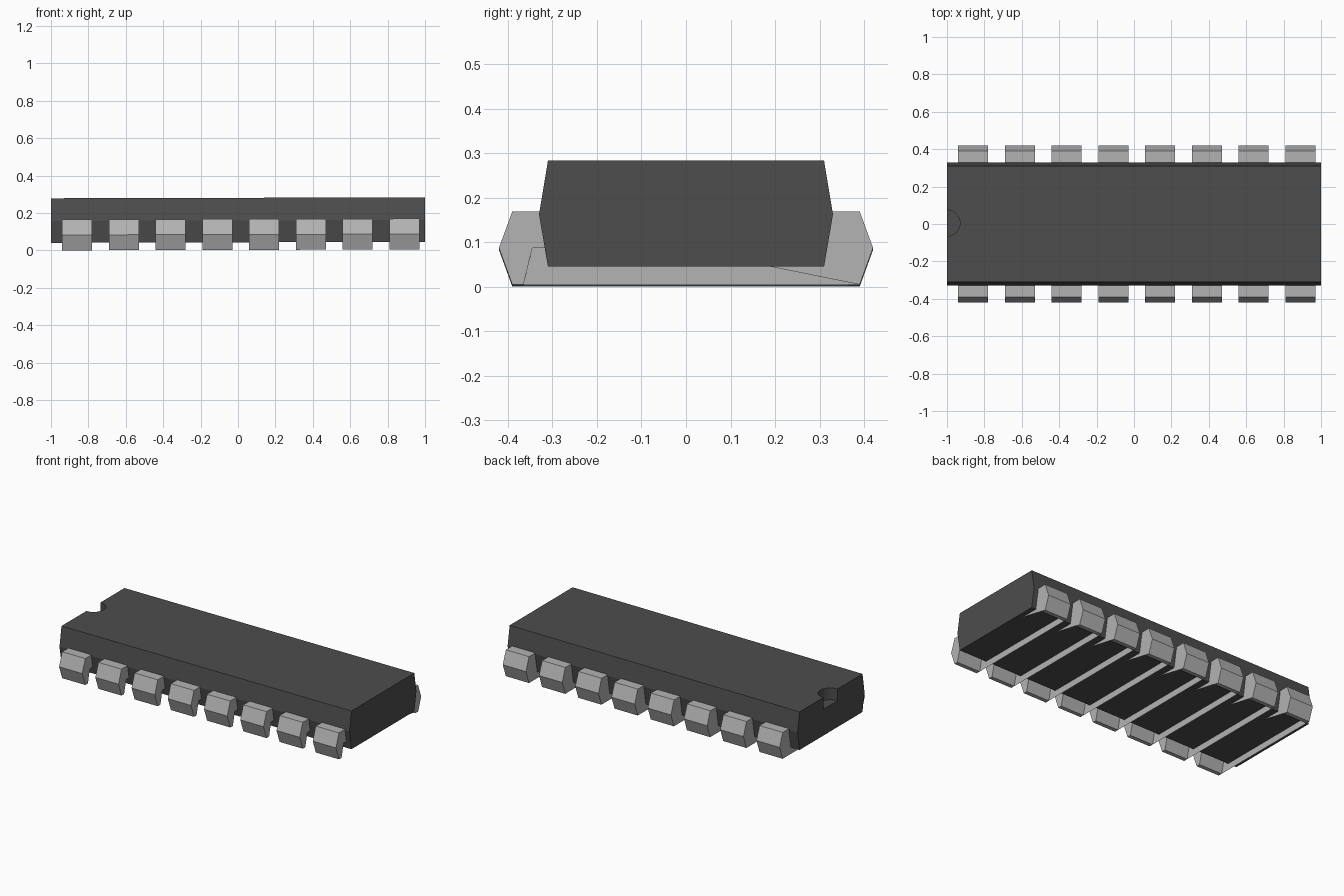
import bpy, bmesh, math

if "Cube" in bpy.data.objects:
    bpy.data.objects.remove(bpy.data.objects["Cube"], do_unlink=True)


def material(name, v):
    m = bpy.data.materials.new(name)
    m.use_nodes = True
    m.diffuse_color = (v, v, v, 1)
    m.node_tree.nodes["Principled BSDF"].inputs["Base Color"].default_value = (v, v, v, 1)
    return m


CASE = material("dark grey plastic", 0.075)
METAL = material("light grey metal", 0.45)
TILT = -0.0025  # the whole part leans very slightly up towards +x


def prism(name, profile, x0, x1, mat, cap0=None, cap1=None):
    """Extrude a (y, z) profile along x; caps may list their own corner indices."""
    n = len(profile)
    bm = bmesh.new()
    a = [bm.verts.new((x0, y, z)) for y, z in profile]
    b = [bm.verts.new((x1, y, z)) for y, z in profile]
    for i in range(n):
        j = (i + 1) % n
        if abs(profile[i][1] - profile[j][1]) + abs(profile[i][0] - profile[j][0]) > 1e-6:
            bm.faces.new((a[i], a[j], b[j], b[i]))
    bm.faces.new([a[i] for i in reversed(cap0 or range(n))])
    bm.faces.new([b[i] for i in (cap1 or range(n))])
    bmesh.ops.recalc_face_normals(bm, faces=bm.faces)
    me = bpy.data.meshes.new(name)
    bm.to_mesh(me)
    bm.free()
    me.materials.append(mat)
    ob = bpy.data.objects.new(name, me)
    bpy.context.collection.objects.link(ob)
    ob.rotation_euler.y = TILT
    return ob


# Moulded case with bulging long sides
case = prism("case", [(-0.31, 0.281), (-0.33, 0.16), (-0.31, 0.043),
                      (0.31, 0.043), (0.33, 0.16), (0.31, 0.281)], -1, 1, CASE)

# Half-round orientation notch in the -x end
bpy.ops.mesh.primitive_cylinder_add(vertices=32, radius=0.07, depth=0.2,
                                    location=(-1, 0.005, 0.305))
cutter = bpy.context.object
cutter.name = "notch_cutter"
cutter.hide_render = True
cutter.data.materials.append(CASE)
cut = case.modifiers.new("notch", "BOOLEAN")
cut.operation = "DIFFERENCE"
cut.solver = "EXACT"
cut.object = cutter
bpy.context.view_layer.objects.active = case
bpy.ops.object.modifier_apply(modifier="notch")
bpy.data.objects.remove(cutter, do_unlink=True)

# Pin pairs: staple profile running through the case, mirrored front to back
half = [(-0.39, 0.167), (-0.42, 0.085), (-0.39, 0.0025), (-0.365, 0.0025), (-0.345, 0.085)]
staple = half + [(-0.02, 0.085)] + [(-y, z) for y, z in reversed(half)]
WEB = [0, 1, 2, 8, 9, 10]               # -x end closed straight across below the case
GUSSET = [0, 1, 2, 3, 4, 5, 8, 9, 10]   # +x end slopes from the back foot up into the case
for i in range(8):
    x = -0.86 + 0.25 * i
    prism(f"pin_pair_{i + 1}", staple, x - 0.08, x + 0.08, METAL, WEB, GUSSET)
